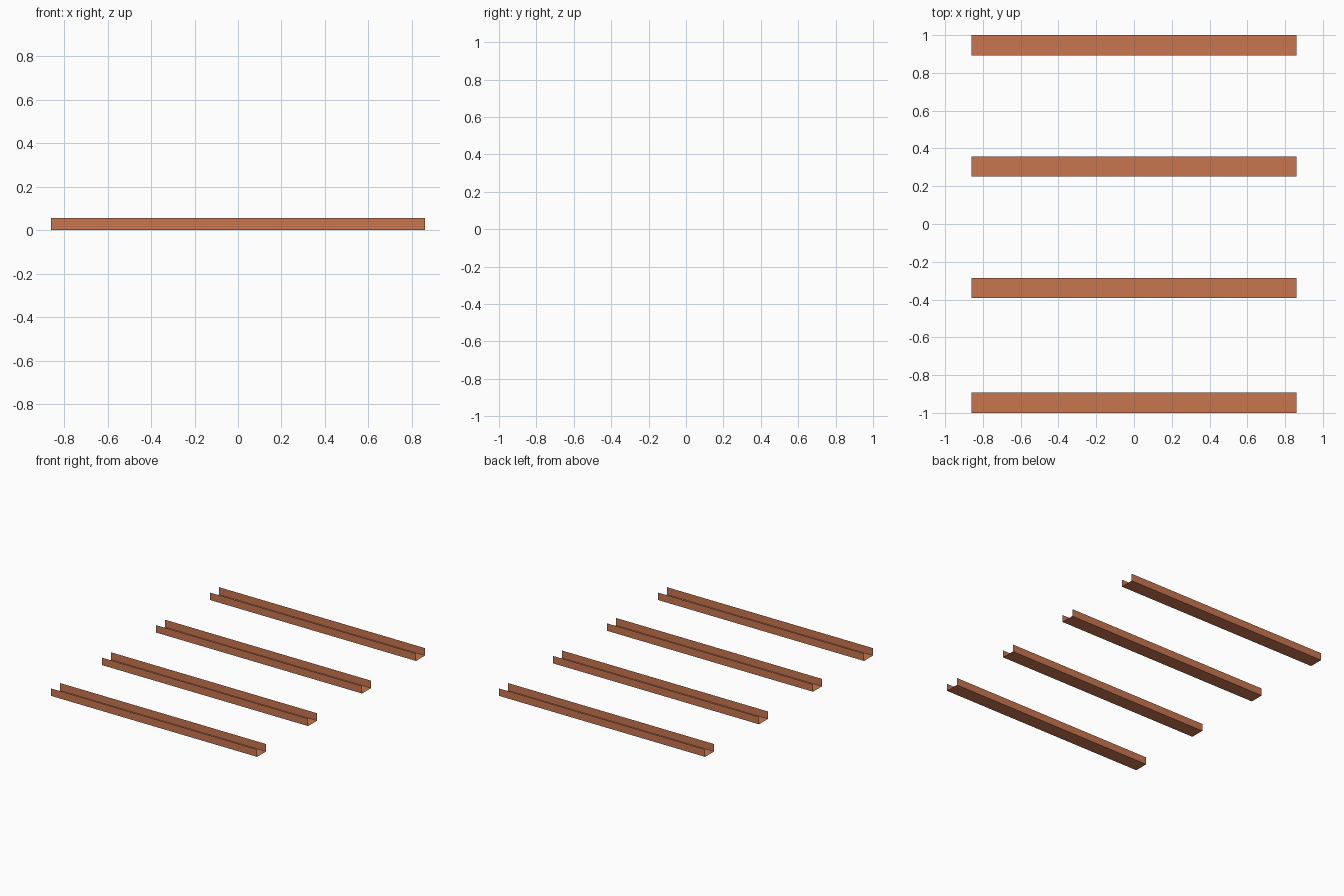
import bpy

if "Cube" in bpy.data.objects:
    bpy.data.objects.remove(bpy.data.objects["Cube"])

HALF_LENGTH = 0.86
WIDTH = 0.107
HEIGHT = 0.056

mat = bpy.data.materials.new("terracotta")
mat.diffuse_color = (0.58, 0.18, 0.078, 1)
mat.use_nodes = True
mat.node_tree.nodes["Principled BSDF"].inputs["Base Color"].default_value = mat.diffuse_color


def channel(name, y):
    """Open-ended sheet channel: U profile swept along x."""
    w = WIDTH / 2
    profile = [(-w, HEIGHT), (-w, 0), (w, 0), (w, HEIGHT)]
    n = len(profile)
    verts = [(x, py, z) for x in (-HALF_LENGTH, HALF_LENGTH) for py, z in profile]
    faces = [(i, i + 1, n + i + 1, n + i) for i in range(n - 1)]
    # wind the faces so they point outwards
    faces = [f[::-1] for f in faces]
    mesh = bpy.data.meshes.new(name)
    mesh.from_pydata(verts, [], faces)
    mesh.materials.append(mat)
    obj = bpy.data.objects.new(name, mesh)
    obj.location.y = y
    bpy.context.collection.objects.link(obj)


# four parallel rails, front to back
for i, y in enumerate((-0.9465, -0.339, 0.304, 0.9465)):
    channel(f"channel_rail_{i + 1}", y)
